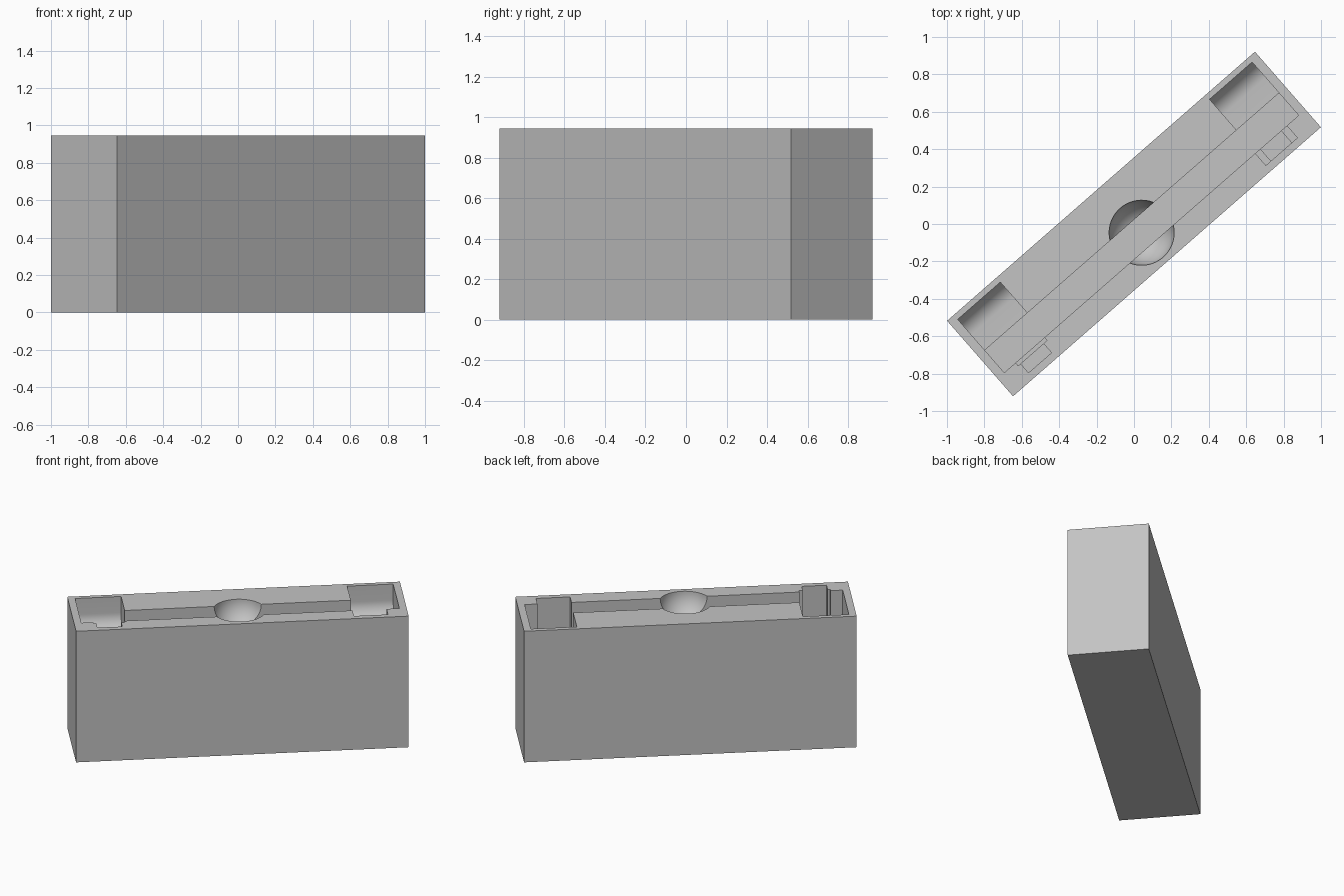
import bpy, bmesh, math
from mathutils import Matrix

if "Cube" in bpy.data.objects:
    bpy.data.objects.remove(bpy.data.objects["Cube"])

HEIGHT = 0.945
ANGLE = math.radians(41.15)
L, W = 1.093, 0.268            # half length and half width of the block

gray = bpy.data.materials.new("plain gray")
gray.diffuse_color = (0.55, 0.55, 0.55, 1)
gray.use_nodes = True
gray.node_tree.nodes["Principled BSDF"].inputs["Base Color"].default_value = gray.diffuse_color


def finish(name, bm):
    bmesh.ops.recalc_face_normals(bm, faces=bm.faces)
    mesh = bpy.data.meshes.new(name)
    bm.to_mesh(mesh)
    bm.free()
    mesh.materials.append(gray)
    ob = bpy.data.objects.new(name, mesh)
    bpy.context.collection.objects.link(ob)
    return ob


def extrude_along_length(name, profile, x0, x1):
    """Sweep a (y, z) outline from x0 to x1."""
    bm = bmesh.new()
    face = bm.faces.new([bm.verts.new((x0, y, z)) for y, z in profile])
    ext = bmesh.ops.extrude_face_region(bm, geom=[face])
    verts = [g for g in ext["geom"] if isinstance(g, bmesh.types.BMVert)]
    bmesh.ops.translate(bm, verts=verts, vec=(x1 - x0, 0, 0))
    return finish(name, bm)


def box(name, x0, x1, y0, y1, z0, z1):
    return extrude_along_length(name, [(y0, z0), (y1, z0), (y1, z1), (y0, z1)], x0, x1)


TOP = HEIGHT + 0.1


def recess(name, x0, x1, y0, y1, depth):
    return box(name, x0, x1, y0, y1, HEIGHT - depth, TOP)


# Solid block
block = box("holder_block", -L, L, -W, W, 0, HEIGHT)

# Long central channel
cutters = [recess("channel", -1.045, 1.045, -0.142, 0.017, 0.28)]

# End pockets with a rounded back corner at the floor
R, floor, back = 0.11, HEIGHT - 0.225, 0.236
arc = [(back - R + R * math.cos(a), floor + R - R * math.sin(a))
       for a in [math.pi / 2 * i / 12 for i in range(13)]]
profile = [(back, TOP)] + arc + [(-0.05, floor), (-0.05, TOP)]
for x0, x1 in ((-1.045, -0.743), (0.743, 1.045)):
    cutters.append(extrude_along_length("end_pocket", profile, x0, x1))

# Side slots along the front wall
cutters += [
    recess("left_ledge", -0.965, -0.76, -0.163, -0.1, 0.24),
    recess("left_slot", -0.948, -0.785, -0.228, -0.1, 0.22),
    recess("right_slot", 0.737, 0.961, -0.228, -0.1, 0.22),
    recess("right_slot_middle", 0.773, 0.92, -0.228, -0.1, 0.25),
]

# Round finger scoop
bm = bmesh.new()
bmesh.ops.create_uvsphere(bm, u_segments=64, v_segments=32, radius=0.174,
                          matrix=Matrix.Translation((0, -0.062, HEIGHT + 0.001)))
cutters.append(finish("finger_scoop", bm))

# Cut all recesses and bake the result
for c in cutters:
    mod = block.modifiers.new(c.name, "BOOLEAN")
    mod.operation, mod.solver, mod.object = "DIFFERENCE", "EXACT", c
bpy.context.view_layer.update()
deps = bpy.context.evaluated_depsgraph_get()
baked = bpy.data.meshes.new_from_object(block.evaluated_get(deps))
block.modifiers.clear()
block.data = baked
baked.materials.clear()
baked.materials.append(gray)
for p in baked.polygons:
    p.material_index = 0
for c in cutters:
    bpy.data.objects.remove(c)

# Turn the block diagonally and smooth the curved recesses
baked.transform(Matrix.Rotation(ANGLE, 4, "Z"))
bpy.context.view_layer.objects.active = block
block.select_set(True)
bpy.ops.object.shade_smooth_by_angle(angle=math.radians(30))
